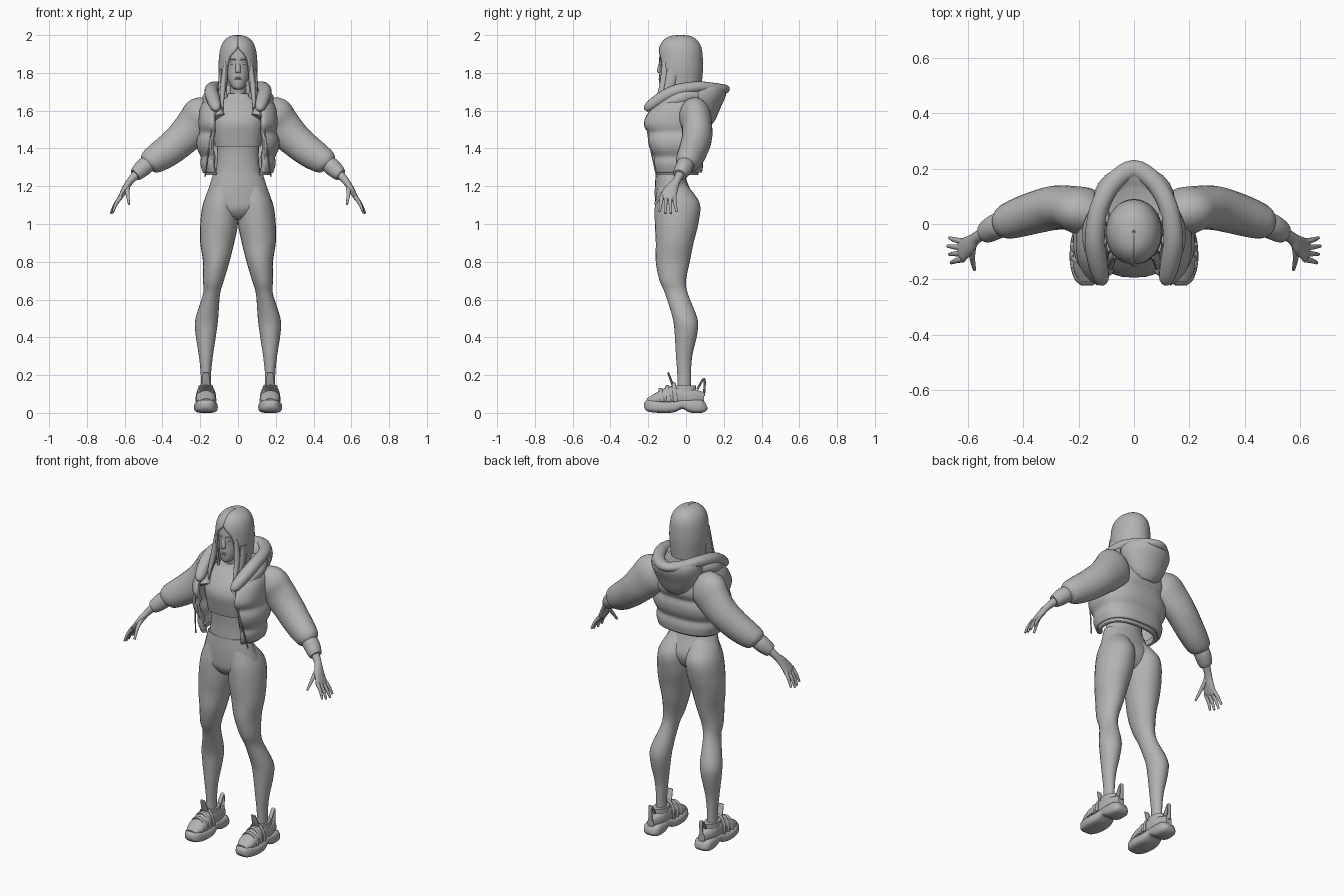
import bpy, bmesh
from math import sin, cos, pi, radians
from mathutils import Vector, Matrix

if "Cube" in bpy.data.objects:
    bpy.data.objects.remove(bpy.data.objects["Cube"])

GREY = (.45, .45, .45, 1)
grey = bpy.data.materials.new("plain grey")
grey.use_nodes = True
grey.diffuse_color = GREY
grey.node_tree.nodes["Principled BSDF"].inputs["Base Color"].default_value = GREY

ACROSS, ALONG, UP = Vector((1, 0, 0)), Vector((0, 1, 0)), Vector((0, 0, 1))
WAIST, CHEST, FACE, HAIR, FOOT = -.085, -.055, -.06, -.03, .17


def finish(name, bm, mirror=False, thick=0):
    bmesh.ops.recalc_face_normals(bm, faces=bm.faces)
    mesh = bpy.data.meshes.new(name)
    bm.to_mesh(mesh)
    bm.free()
    mesh.materials.append(grey)
    for polygon in mesh.polygons:
        polygon.use_smooth = True
    mesh.set_sharp_from_angle(angle=radians(50))
    part = bpy.data.objects.new(name, mesh)
    bpy.context.scene.collection.objects.link(part)
    if thick:
        shell = part.modifiers.new("thickness", 'SOLIDIFY')
        shell.thickness, shell.offset = thick, 0
    if mirror:
        part.modifiers.new("mirror", 'MIRROR').use_mirror_merge = False


def ring(z, wide, deep, x=0, y=0, gap=0):
    return (x, y, z, wide, deep, gap)


def smooth_rings(rings, steps=4):
    """Catmull-Rom curve through the sections."""
    last, result = len(rings) - 1, []
    for i in range(last):
        quad = (rings[max(i - 1, 0)], rings[i], rings[i + 1], rings[min(i + 2, last)])
        for t in (k / steps for k in range(steps)):
            result.append([b + t / 2 * (c - a + t * (2*a - 5*b + 4*c - d + t * (3*(b - c) + d - a)))
                           for a, b, c, d in zip(*quad)])
    return result + [list(rings[-1])]


def rounded(value, boxy):
    return abs(value) ** boxy * (1 if value > 0 else -1)


def loft(name, rings, side=None, boxy=1, sides=24, mirror=False, opened=False, thick=0):
    """Skin over sections, level or square to the path if a side direction is given."""
    rings = smooth_rings(rings)
    bm = bmesh.new()
    loops = []
    for i, (x, y, z, wide, deep, gap) in enumerate(rings):
        u, v = ACROSS, -ALONG
        if side:
            ahead, behind = rings[min(i + 1, len(rings) - 1)], rings[max(i - 1, 0)]
            path = (Vector(ahead[:3]) - Vector(behind[:3])).normalized()
            u = (side - path * side.dot(path)).normalized()
            v = path.cross(u)
        start = radians(max(gap, 0))
        step = 2 * (pi - start) / (sides - 1 if opened else sides)
        angles = [start + step * k for k in range(sides)]
        loops.append([bm.verts.new(Vector((x, y, z)) + u * wide * rounded(sin(a), boxy)
                                   + v * deep * rounded(cos(a), boxy)) for a in angles])
    for low, high in zip(loops, loops[1:]):
        for k in range(sides - 1 if opened else sides):
            j = (k + 1) % sides
            bm.faces.new((low[k], low[j], high[j], high[k]))
    if not opened:
        bm.faces.new(loops[0])
        bm.faces.new(loops[-1])
    finish(name, bm, mirror, thick)


def tube(name, points, radius, end=None, side=ACROSS, flat=1, mirror=True):
    """Round or flattened tube, tapering to the end radius."""
    end = radius if end is None else end
    rings = []
    for i, (x, y, z) in enumerate(points):
        r = radius + (end - radius) * i / (len(points) - 1)
        rings.append(ring(x=x, y=y, z=z, wide=r, deep=r * flat))
    loft(name, rings, side=side, sides=10, mirror=mirror)


def ball(name, place, size, mirror=False):
    bm = bmesh.new()
    bmesh.ops.create_uvsphere(bm, u_segments=20, v_segments=12, radius=1,
                              matrix=Matrix.Translation(place) @ Matrix.Diagonal((*size, 1)))
    finish(name, bm, mirror)


# Legs and hips
loft("legging", [
    ring(z=1.24, x=.06, y=-.085, wide=.05, deep=.06),
    ring(z=1.17, x=.08, y=-.06, wide=.078, deep=.095),
    ring(z=1.1, x=.092, y=-.045, wide=.095, deep=.12),
    ring(z=1, x=.1, y=-.05, wide=.1, deep=.115),
    ring(z=.9, x=.11, y=-.06, wide=.09, deep=.1),
    ring(z=.8, x=.115, y=-.07, wide=.07, deep=.09),
    ring(z=.7, x=.13, y=-.07, wide=.055, deep=.07),
    ring(z=.63, x=.14, y=-.05, wide=.045, deep=.06),
    ring(z=.5, x=.165, y=-.005, wide=.06, deep=.065),
    ring(z=.42, x=FOOT, wide=.055, deep=.06),
    ring(z=.3, x=FOOT, y=-.01, wide=.037, deep=.043),
    ring(z=.2, x=FOOT, y=-.01, wide=.027, deep=.036),
    ring(z=.1, x=FOOT, y=-.01, wide=.027, deep=.036)], mirror=True)
loft("hips", [
    ring(z=1.27, y=WAIST, wide=.13, deep=.075), ring(z=1.2, y=-.075, wide=.152, deep=.09),
    ring(z=1.13, y=FACE, wide=.175, deep=.105), ring(z=1.08, y=FACE, wide=.17, deep=.1),
    ring(z=1.04, y=FACE, wide=.09, deep=.075), ring(z=1.02, y=FACE, wide=.03, deep=.04)])

# Torso and crop top
loft("midriff", [
    ring(z=1.22, y=WAIST, wide=.13, deep=.075), ring(z=1.34, y=WAIST, wide=.11, deep=.073),
    ring(z=1.44, y=WAIST, wide=.115, deep=.08)])
loft("crop_top", [
    ring(z=1.41, y=WAIST, wide=.122, deep=.088), ring(z=1.47, y=WAIST, wide=.132, deep=.1),
    ring(z=1.53, y=-.08, wide=.14, deep=.114), ring(z=1.58, y=-.07, wide=.14, deep=.108),
    ring(z=1.63, y=FACE, wide=.125, deep=.08), ring(z=1.67, y=-.045, wide=.09, deep=.06),
    ring(z=1.69, y=-.045, wide=.05, deep=.05)], boxy=.85)
loft("neck", [
    ring(z=1.65, y=-.035, wide=.055, deep=.05), ring(z=1.7, y=-.045, wide=.042, deep=.043),
    ring(z=1.78, y=FACE, wide=.042, deep=.045)])

# Head and face
loft("head", [
    ring(z=1.712, y=-.105, wide=.012, deep=.012), ring(z=1.722, y=-.1, wide=.03, deep=.037),
    ring(z=1.765, y=-.075, wide=.054, deep=.068), ring(z=1.82, y=FACE, wide=.065, deep=.08),
    ring(z=1.88, y=FACE, wide=.068, deep=.082), ring(z=1.94, y=-.05, wide=.06, deep=.075),
    ring(z=1.975, y=-.04, wide=.02, deep=.02)])
loft("nose", [
    ring(z=1.865, y=-.134, wide=.009, deep=.006), ring(z=1.81, y=-.138, wide=.015, deep=.016),
    ring(z=1.798, y=-.134, wide=.009, deep=.006)], sides=14)
ball("eye", (.028, -.127, 1.85), (.015, .007, .007), mirror=True)
tube("eyebrow", [(.012, -.139, 1.868), (.03, -.134, 1.873), (.048, -.12, 1.867)], .004, side=UP)
for name, height in (("upper_lip", 1.774), ("lower_lip", 1.765)):
    ball(name, (0, -.137, height), (.019, .008, .005))

# Hair shell parted over the face, and front strands
loft("hair", [
    ring(z=1.995, y=HAIR, wide=.004, deep=.004), ring(z=1.988, y=HAIR, wide=.04, deep=.055),
    ring(z=1.965, y=HAIR, wide=.07, deep=.088), ring(z=1.93, y=HAIR, wide=.087, deep=.107, gap=2),
    ring(z=1.88, y=HAIR, wide=.095, deep=.113, gap=28),
    ring(z=1.8, y=HAIR, wide=.096, deep=.113, gap=38),
    ring(z=1.64, y=HAIR, wide=.08, deep=.095, gap=50)],
    sides=40, opened=True, thick=.012)
loft("front_strand", [
    ring(z=1.86, x=.066, y=-.11, wide=.01, deep=.016),
    ring(z=1.74, x=.078, y=-.12, wide=.015, deep=.02),
    ring(z=1.65, x=.084, y=-.15, wide=.01, deep=.012),
    ring(z=1.6, x=.08, y=-.165, wide=.002, deep=.002)], sides=12, mirror=True)
loft("side_strand", [
    ring(z=1.82, x=.09, y=-.07, wide=.01, deep=.03),
    ring(z=1.72, x=.092, y=-.09, wide=.013, deep=.026),
    ring(z=1.62, x=.09, y=-.135, wide=.002, deep=.003)], sides=12, mirror=True)

# Quilted open jacket: wide panels pinched at the seams, leaning out towards the chest
panels = []
for i in range(7):
    swell = -.008 if i % 3 == 2 else .004
    panels.append(ring(z=1.275 + .042 * i, y=-.05 - .0025 * i, gap=40 - i,
                       wide=.17 + .032 * sin(pi * i / 8) + swell, deep=.118 + .008 * i + swell))
loft("jacket_body", panels + [
    ring(z=1.57, y=-.06, wide=.195, deep=.16, gap=34),
    ring(z=1.62, y=-.045, wide=.185, deep=.135, gap=36),
    ring(z=1.67, y=-.02, wide=.15, deep=.1, gap=42),
    ring(z=1.7, y=-.01, wide=.115, deep=.08, gap=48)],
    boxy=.78, sides=48, opened=True, thick=.026)
loft("jacket_hem", [ring(z=z, y=CHEST, wide=.165, deep=.11, gap=42) for z in (1.26, 1.275, 1.29)],
     boxy=.8, sides=48, opened=True, thick=.02)
tube("zip", [(.125, -.185, 1.6), (.135, -.195, 1.5), (.135, -.14, 1.26)], .008)
tube("drawcord", [(.115, -.19, 1.6), (.14, -.205, 1.5), (.175, -.155, 1.25)], .004)

# Sleeves
loft("sleeve", [
    ring(x=.13, y=.025, z=1.6, wide=.06, deep=.075),
    ring(x=.18, y=.045, z=1.57, wide=.085, deep=.112),
    ring(x=.228, y=.058, z=1.52, wide=.08, deep=.104),
    ring(x=.29, y=.058, z=1.457, wide=.08, deep=.092),
    ring(x=.362, y=.04, z=1.395, wide=.076, deep=.085),
    ring(x=.425, y=.02, z=1.352, wide=.07, deep=.077),
    ring(x=.468, y=.005, z=1.328, wide=.06, deep=.064),
    ring(x=.485, z=1.315, wide=.042, deep=.042)], side=ALONG, mirror=True)
loft("cuff", [
    ring(x=.47, z=1.325, wide=.044, deep=.044),
    ring(x=.5, y=-.01, z=1.3, wide=.046, deep=.046),
    ring(x=.53, y=-.027, z=1.272, wide=.041, deep=.04),
    ring(x=.545, y=-.034, z=1.26, wide=.034, deep=.033)], side=ALONG, mirror=True)

# Hands
loft("palm", [
    ring(x=.53, y=-.027, z=1.272, wide=.026, deep=.025),
    ring(x=.57, y=-.05, z=1.228, wide=.021, deep=.019),
    ring(x=.595, y=-.075, z=1.19, wide=.034, deep=.017),
    ring(x=.622, y=-.095, z=1.143, wide=.042, deep=.013),
    ring(x=.63, y=-.1, z=1.13, wide=.036, deep=.009)], side=ALONG, sides=16, mirror=True)
for i, name in enumerate(("little_finger", "ring_finger", "middle_finger", "index_finger")):
    knuckle = Vector((.618, -.064 - .021 * i, 1.148))
    tip = Vector((.673 - .006 * abs(i - 1), -.05 - .03 * i, 1.05 + .01 * abs(i - 1.5)))
    bend = (knuckle + tip) / 2 + Vector((.006, 0, 0))
    tube(name, [knuckle, bend, tip], .012, end=.006, side=ALONG)
tube("thumb", [(.585, -.08, 1.2), (.585, -.122, 1.163), (.577, -.165, 1.105)], .015, end=.006)

# Hood: padded rim, hanging bag and collar
rim = [
    ring(x=.115, y=-.212, z=1.6, wide=.012, deep=.012),
    ring(x=.118, y=-.195, z=1.62, wide=.027, deep=.028),
    ring(x=.133, y=-.13, z=1.665, wide=.034, deep=.036),
    ring(x=.142, y=-.05, z=1.705, wide=.034, deep=.036),
    ring(x=.125, y=.06, z=1.725, wide=.03, deep=.034),
    ring(x=.075, y=.15, z=1.72, wide=.027, deep=.034),
    ring(y=.198, z=1.714, wide=.026, deep=.034)]
loft("hood_rim", rim + [(-x, *rest) for x, *rest in rim[-2::-1]], side=UP, sides=16)
loft("hood_bag", [
    ring(z=1.525, y=.105, wide=.045, deep=.03), ring(z=1.555, y=.095, wide=.09, deep=.062),
    ring(z=1.62, y=.085, wide=.13, deep=.1), ring(z=1.68, y=.085, wide=.148, deep=.126),
    ring(z=1.725, y=.085, wide=.14, deep=.125), ring(z=1.735, y=.075, wide=.11, deep=.11),
    ring(z=1.715, y=.05, wide=.09, deep=.08)])
tube("collar", [(.105, -.16, 1.56), (.13, -.12, 1.62), (.15, -.03, 1.665), (.12, .05, 1.68)], .04)

# Chunky trainers
loft("shoe_sole", [
    ring(x=FOOT, y=-.222, z=.042, wide=.02, deep=.012),
    ring(x=FOOT, y=-.2, z=.04, wide=.045, deep=.032),
    ring(x=FOOT, y=-.14, z=.032, wide=.062, deep=.032),
    ring(x=FOOT, y=-.07, z=.032, wide=.06, deep=.03),
    ring(x=FOOT, y=-.02, z=.046, wide=.05, deep=.024),
    ring(x=FOOT, y=.03, z=.037, wide=.053, deep=.036),
    ring(x=FOOT, y=.085, z=.035, wide=.05, deep=.034),
    ring(x=FOOT, y=.108, z=.042, wide=.03, deep=.02)], side=ACROSS, boxy=.6, mirror=True)
loft("shoe_upper", [
    ring(x=FOOT, y=-.205, z=.06, wide=.03, deep=.016),
    ring(x=FOOT, y=-.16, z=.07, wide=.05, deep=.032),
    ring(x=FOOT, y=-.1, z=.085, wide=.048, deep=.048),
    ring(x=FOOT, y=-.05, z=.09, wide=.044, deep=.054),
    ring(x=FOOT, y=.03, z=.08, wide=.042, deep=.05),
    ring(x=FOOT, y=.095, z=.08, wide=.02, deep=.03)], side=ACROSS, boxy=.85, mirror=True)
loft("shoe_collar", [ring(x=FOOT, y=-.01, z=z, wide=.05 - z / 12, deep=.064)
                     for z in (.09, .12, .145)], mirror=True)
for i, name in enumerate(("toe_strap", "middle_strap", "ankle_strap")):
    arch = [pi * k / 6 for k in range(7)]
    tube(name, [(FOOT + .05 * cos(a), -.125 + .035 * i - .01 * sin(a),
                 .06 + (.066 + .015 * i) * sin(a)) for a in arch], .011, side=ALONG, flat=.6)
tube("shoe_tongue", [(FOOT, -.05, .11), (FOOT, -.075, .16), (FOOT, -.095, .215)],
     .03, end=.016, flat=.3)
tube("heel_loop", [(FOOT, .06, .125), (FOOT, .097, .182), (FOOT, .095, .09)], .012, flat=.5)
